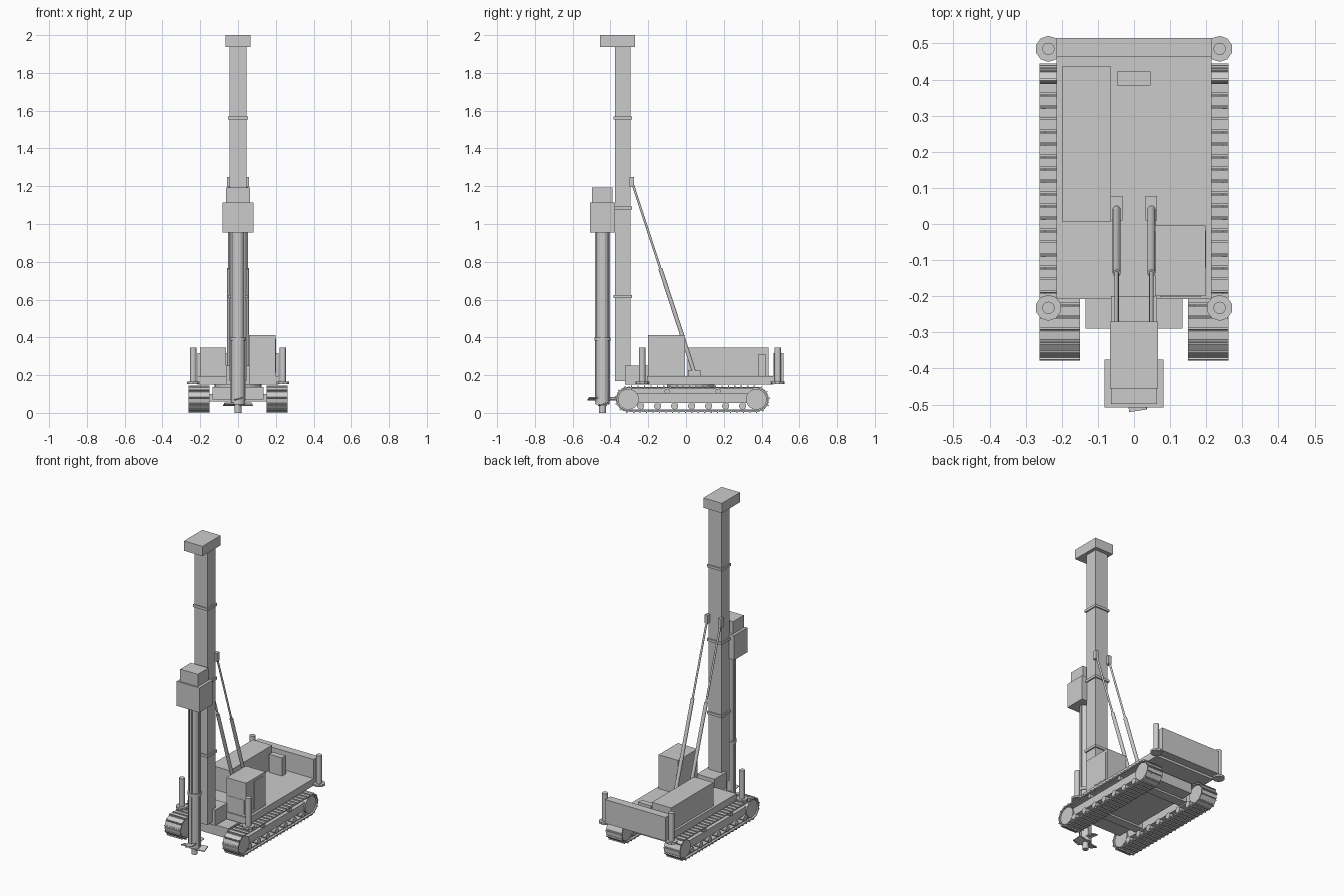
import bpy, bmesh, math
from mathutils import Vector, Matrix

if "Cube" in bpy.data.objects:
    bpy.data.objects.remove(bpy.data.objects["Cube"])


def finish(name, bm):
    bmesh.ops.recalc_face_normals(bm, faces=bm.faces)
    me = bpy.data.meshes.new(name)
    bm.to_mesh(me)
    bm.free()
    ob = bpy.data.objects.new(name, me)
    bpy.context.collection.objects.link(ob)
    return ob


def add_box(bm, x0, x1, y0, y1, z0, z1, m=Matrix()):
    c = Vector(((x0 + x1) / 2, (y0 + y1) / 2, (z0 + z1) / 2))
    s = Matrix.Diagonal((x1 - x0, y1 - y0, z1 - z0, 1))
    bmesh.ops.create_cube(bm, size=1, matrix=m @ Matrix.Translation(c) @ s)


def box(name, *d):
    bm = bmesh.new()
    add_box(bm, *d)
    return finish(name, bm)


def add_rod(bm, a, b, r, n=12):
    a, b = Vector(a), Vector(b)
    q = (b - a).to_track_quat('Z', 'Y').to_matrix().to_4x4()
    bmesh.ops.create_cone(bm, cap_ends=True, segments=n, radius1=r, radius2=r,
                          depth=(b - a).length, matrix=Matrix.Translation((a + b) / 2) @ q)


def rod(name, a, b, r, n=12):
    bm = bmesh.new()
    add_rod(bm, a, b, r, n)
    return finish(name, bm)


# Track path: stadium in the y-z plane, sampled by arc length
Y0, Y1, ZC, R = -0.305, 0.372, 0.072, 0.062
L = Y1 - Y0
PER = 2 * L + 2 * math.pi * R


def track_point(s, r=R):
    """Position (y, z) and outward angle at arc length s."""
    if s < L:
        y, a = Y0 + s, -math.pi / 2
    elif s < L + math.pi * R:
        y, a = Y1, -math.pi / 2 + (s - L) / R
    elif s < 2 * L + math.pi * R:
        y, a = Y1 - (s - L - math.pi * R), math.pi / 2
    else:
        y, a = Y0, math.pi / 2 + (s - 2 * L - math.pi * R) / R
    cy = y if abs(abs(a) - math.pi / 2) < 1e-6 else (Y1 if a < math.pi / 2 else Y0)
    return cy + r * math.cos(a), ZC + r * math.sin(a), a


PADS = 51
for side, sx in (("left", -1), ("right", 1)):
    cx = sx * 0.206
    # shoes with grouser ribs
    bm = bmesh.new()
    for i in range(PADS):
        y, z, a = track_point((i + 0.5) * PER / PADS)
        m = Matrix.Translation((cx, y, z)) @ Matrix.Rotation(a - math.pi / 2, 4, 'X')
        add_box(bm, -0.056, 0.056, -0.0165, 0.0165, -0.003, 0.004, m)
        add_box(bm, -0.056, 0.056, -0.014, -0.008, 0.004, 0.010, m)
    finish(side + "_track_shoes", bm)
    # chain belt
    bm = bmesh.new()
    rings = []
    for i in range(PADS * 2):
        s = i * PER / PADS / 2
        yo, zo, _ = track_point(s, 0.060)
        yi, zi, _ = track_point(s, 0.054)
        rings.append([bm.verts.new(p) for p in (
            (cx - 0.04, yo, zo), (cx + 0.04, yo, zo), (cx + 0.04, yi, zi), (cx - 0.04, yi, zi))])
    for i, q in enumerate(rings):
        p = rings[i - 1]
        for k in range(4):
            bm.faces.new((p[k], p[k - 1], q[k - 1], q[k]))
    finish(side + "_track_chain", bm)
    # wheels and rollers
    bm = bmesh.new()
    for y, z, r in [(Y0, ZC, 0.055), (Y1, ZC, 0.055)] + \
            [(-0.24 + 0.09 * i, 0.037, 0.019) for i in range(7)] + \
            [(-0.10, 0.115, 0.013), (0.17, 0.115, 0.013)]:
        add_rod(bm, (cx - 0.05, y, z), (cx + 0.05, y, z), r, 20)
    finish(side + "_wheels", bm)
    box(side + "_track_frame", cx - 0.042, cx + 0.042, -0.26, 0.33, 0.052, 0.102)

    # mast stay: cylinder, piston and brackets
    x = sx * 0.048
    a, b = Vector((x, 0.045, 0.21)), Vector((x, -0.285, 1.22))
    mid = a.lerp(b, 0.55)
    rod(side + "_stay_cylinder", a, mid, 0.011)
    rod(side + "_stay_piston", mid, b, 0.006)
    box(side + "_stay_foot", x - 0.016, x + 0.016, 0.01, 0.078, 0.19, 0.228)
    box(side + "_stay_head", x - 0.011, x + 0.011, -0.30, -0.274, 1.195, 1.25)

    # outriggers
    for end, y in (("front", -0.232), ("rear", 0.485)):
        bm = bmesh.new()
        add_rod(bm, (sx * 0.237, y, 0.165), (sx * 0.237, y, 0.345), 0.017, 16)
        add_rod(bm, (sx * 0.237, y, 0.153), (sx * 0.237, y, 0.166), 0.036, 10)
        finish(f"{side}_{end}_outrigger", bm)

# Chassis and deck
box("chassis", -0.134, 0.134, -0.29, 0.36, 0.072, 0.138)
for i, y in enumerate((-0.15, 0.25)):
    box(f"axle_beam_{i + 1}", -0.17, 0.17, y - 0.03, y + 0.03, 0.06, 0.1)
rod("turntable", (0, 0.025, 0.13), (0, 0.025, 0.152), 0.125, 24)
box("deck", -0.215, 0.215, -0.207, 0.462, 0.15, 0.195)
box("rear_panel", -0.215, 0.215, 0.462, 0.515, 0.165, 0.318)
box("engine_housing", -0.20, -0.063, 0.007, 0.436, 0.19, 0.345)
box("control_cabinet", 0.058, 0.198, -0.2, -0.004, 0.19, 0.413)
box("cabinet_door", 0.19, 0.2, -0.12, -0.02, 0.215, 0.395)
box("cabinet_front_panel", 0.072, 0.185, -0.202, -0.19, 0.21, 0.3)
box("rear_tank", -0.047, 0.045, 0.384, 0.422, 0.19, 0.312)

# Mast with bands and crown
box("mast_foot", -0.063, 0.063, -0.322, -0.2, 0.15, 0.25)
box("mast", -0.045, 0.045, -0.376, -0.295, 0.17, 1.95)
for i, z in enumerate((0.615, 1.085, 1.56)):
    box(f"mast_band_{i + 1}", -0.053, 0.053, -0.384, -0.287, z - 0.008, z + 0.008)
box("mast_crown", -0.066, 0.066, -0.455, -0.27, 1.937, 2.0)

# Drill head and string
DY = -0.442
box("drill_head", -0.081, 0.081, -0.508, -0.375, 0.955, 1.113)
box("drill_motor", -0.063, 0.063, -0.498, -0.39, 1.11, 1.192)
rod("drill_string_upper", (0, DY, 0.39), (0, DY, 0.96), 0.034, 16)
rod("drill_string_lower", (0, DY, 0.045), (0, DY, 0.39), 0.037, 16)
rod("drill_collar", (0, DY, 0.383), (0, DY, 0.4), 0.043, 16)
bm = bmesh.new()
for k in range(4):
    m = Matrix.Translation((0, DY, 0)) @ Matrix.Rotation(k * math.pi / 2, 4, 'Z')
    add_box(bm, 0.028, 0.04, -0.007, 0.007, 0.06, 0.955, m)
finish("drill_ribs", bm)

# Bit with tilted blades
rod("drill_bit", (0, DY, 0), (0, DY, 0.05), 0.018, 12)
bm = bmesh.new()
for k in range(4):
    m = Matrix.Translation((0, DY, 0.045 + 0.03 * (k % 2))) @ \
        Matrix.Rotation(k * math.pi / 2 + 0.15, 4, 'Z') @ Matrix.Rotation(0.25, 4, 'X')
    add_box(bm, 0.0, 0.076, -0.025, 0.025, -0.003, 0.003, m)
finish("bit_blades", bm)
